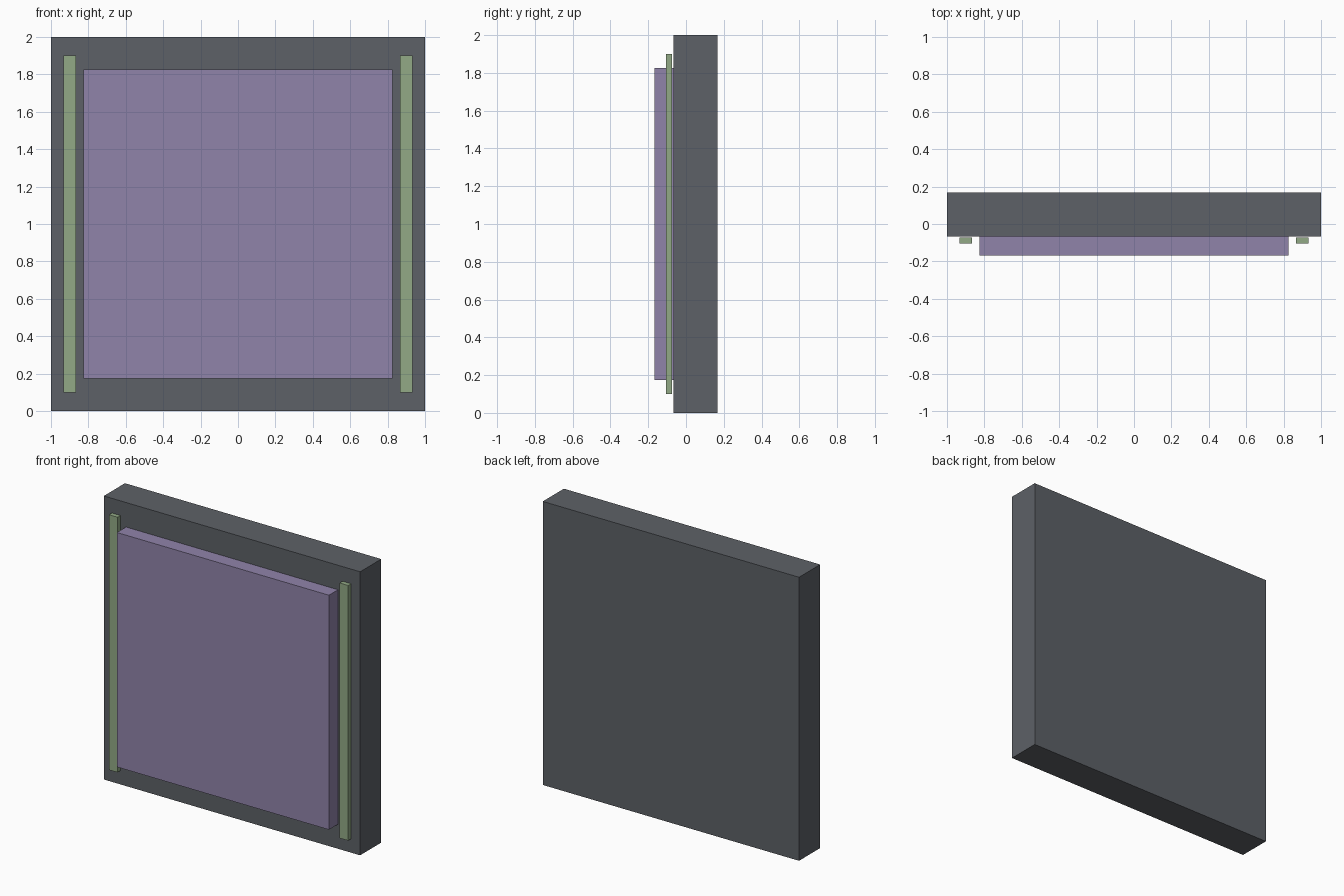
import bpy

if "Cube" in bpy.data.objects:
    bpy.data.objects.remove(bpy.data.objects["Cube"])


def material(name, rgb):
    m = bpy.data.materials.new(name)
    m.diffuse_color = (*rgb, 1.0)
    m.use_nodes = True
    m.node_tree.nodes["Principled BSDF"].inputs["Base Color"].default_value = m.diffuse_color
    return m


def box(name, xs, ys, zs, mat):
    """Box from (min, max) ranges on each axis, with scale applied."""
    spans = (xs, ys, zs)
    bpy.ops.mesh.primitive_cube_add(size=1, location=[(a + b) / 2 for a, b in spans])
    ob = bpy.context.object
    ob.name = ob.data.name = name
    ob.scale = [b - a for a, b in spans]
    bpy.ops.object.transform_apply(location=False, rotation=False, scale=True)
    ob.data.materials.append(mat)
    return ob


dark = material("dark_grey", (0.11, 0.12, 0.135))
purple = material("purple", (0.28, 0.23, 0.40))
green = material("green", (0.29, 0.40, 0.24))

# Thick square backing slab
box("backing_slab", (-1, 1), (-0.067, 0.168), (0, 2), dark)

# Raised square panel on the front
box("front_panel", (-0.827, 0.827), (-0.168, -0.067), (0.173, 1.827), purple)

# Slim side strips, standing just clear of the slab
for side, label in ((-1, "left"), (1, "right")):
    xs = sorted((side * 0.867, side * 0.933))
    box(label + "_strip", xs, (-0.105, -0.073), (0.1, 1.9), green)
